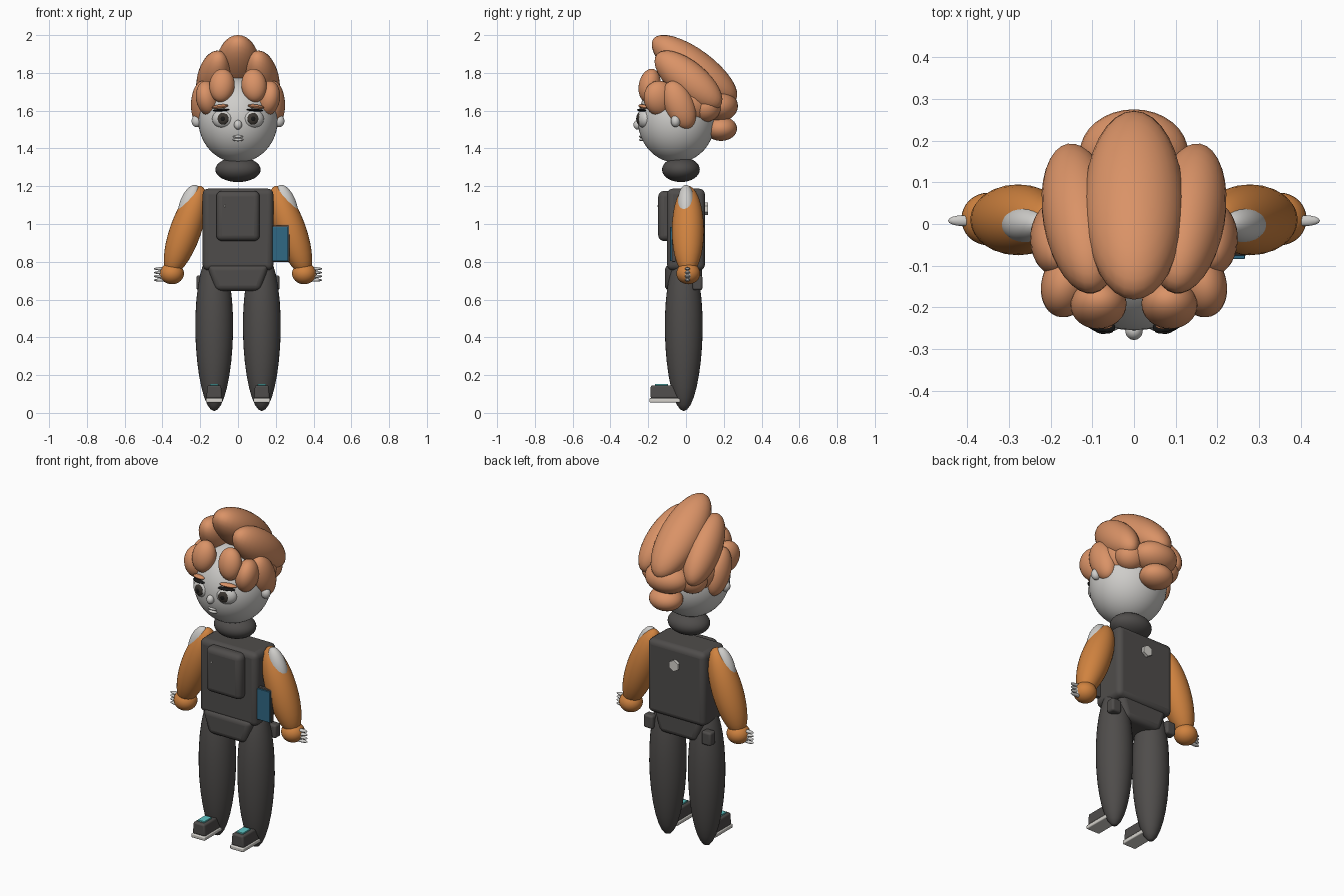
import bpy, math


def material(name, rgb):
    m = bpy.data.materials.new(name)
    m.diffuse_color = (*rgb, 1)
    return m


SKIN = material("pale_grey", (0.62, 0.61, 0.59))
HAIR = material("copper_hair", (0.70, 0.29, 0.135))
SLEEVE = material("orange_cloth", (0.63, 0.225, 0.05))
DARK = material("charcoal", (0.078, 0.073, 0.070))
BLUE = material("panel_blue", (0.03, 0.14, 0.23))
TEAL = material("teal", (0.11, 0.56, 0.56))
SOLE = material("sole_white", (0.66, 0.64, 0.60))
IRIS = material("iris_grey", (0.045, 0.038, 0.032))
BLACK = material("black", (0.01, 0.01, 0.01))


def finish(ob, name, mat):
    ob.name = name
    ob.data.materials.append(mat)
    bpy.ops.object.shade_smooth_by_angle(angle=math.radians(35))
    return ob


def ball(name, loc, r, mat, rot=(0, 0, 0), taper=0.0, seg=32):
    """Stretched sphere; taper widens the top and narrows the bottom."""
    bpy.ops.mesh.primitive_uv_sphere_add(segments=seg, ring_count=seg // 2,
                                         radius=1, location=loc, rotation=rot)
    ob = bpy.context.object
    for v in ob.data.vertices:
        k = 1 + taper * v.co.z
        v.co = (v.co.x * r[0] * k, v.co.y * r[1] * k, v.co.z * r[2])
    return finish(ob, name, mat)


def box(name, lo, hi, mat, bevel=0.01, bottom=1.0, top=1.0):
    """Rounded box between two corners, with scaled bottom or top end."""
    c = [(a + b) / 2 for a, b in zip(lo, hi)]
    bpy.ops.mesh.primitive_cube_add(size=1, location=c)
    ob = bpy.context.object
    for v in ob.data.vertices:
        k = top if v.co.z > 0 else bottom
        v.co = (v.co.x * (hi[0] - lo[0]) * k, v.co.y * (hi[1] - lo[1]),
                v.co.z * (hi[2] - lo[2]))
    b = ob.modifiers.new("round", "BEVEL")
    b.width, b.segments = bevel, 4
    return finish(ob, name, mat)


def ball_pair(name, loc, r, mat, rot=(0, 0, 0), **kw):
    for s, side in ((-1, "left"), (1, "right")):
        ball(f"{name}_{side}", (loc[0] * s, loc[1], loc[2]), r, mat,
             (rot[0], rot[1] * s, rot[2] * s), **kw)


def box_pair(name, lo, hi, mat, **kw):
    box(name + "_right", lo, hi, mat, **kw)
    box(name + "_left", (-hi[0], lo[1], lo[2]), (-lo[0], hi[1], hi[2]), mat, **kw)


# Head, ears, nose and lips
ball("head", (0, -0.05, 1.55), (0.21, 0.205, 0.225), SKIN, seg=48)
ball_pair("ear", (0.218, -0.055, 1.545), (0.028, 0.025, 0.032), SKIN)
ball("nose", (0, -0.256, 1.525), (0.021, 0.022, 0.025), SKIN)
for i, z in enumerate((1.463, 1.446)):
    ball(f"lip_{i}", (0, -0.236, z), (0.028, 0.012, 0.008), SKIN, seg=16)

# Eyes, lids and brows
ball_pair("eye_white", (0.083, -0.222, 1.557), (0.056, 0.034, 0.048), SKIN, (0, 0, 0.35))
ball_pair("iris", (0.08, -0.249, 1.557), (0.031, 0.012, 0.031), IRIS, (0, 0, 0.25))
ball_pair("pupil", (0.08, -0.257, 1.557), (0.015, 0.006, 0.015), BLACK, (0, 0, 0.25), seg=16)
ball_pair("eyelash", (0.09, -0.235, 1.603), (0.048, 0.02, 0.007), BLACK, (0, 0.05, 0.35), seg=16)
ball_pair("brow", (0.095, -0.226, 1.622), (0.048, 0.02, 0.011), HAIR, (0, 0.12, 0.4), seg=16)

# Hair: cap, swept crown locks, side locks, fringe and nape
ball("hair_cap", (0, 0.015, 1.64), (0.212, 0.172, 0.15), HAIR)
ball("crown_lock", (0, 0.045, 1.818), (0.12, 0.272, 0.105), HAIR, (-0.64, 0, 0))
ball_pair("crown_side_lock", (0.128, 0.013, 1.76), (0.09, 0.22, 0.1), HAIR, (-0.68, 0, -0.17))
ball_pair("side_lock", (0.186, -0.035, 1.63), (0.063, 0.078, 0.135), HAIR, (0.4, 0, 0))
ball_pair("temple_lock", (0.158, -0.14, 1.665), (0.062, 0.085, 0.095), HAIR, (0.3, 0.15, 0.3))
ball_pair("fringe_lock", (0.085, -0.193, 1.733), (0.067, 0.057, 0.09), HAIR, (-0.2, -0.1, 0))
ball("back_lock", (0, 0.17, 1.625), (0.13, 0.105, 0.085), HAIR)
ball_pair("back_side_lock", (0.115, 0.105, 1.62), (0.085, 0.08, 0.08), HAIR)
ball("nape_lock", (0, 0.185, 1.505), (0.095, 0.085, 0.065), HAIR)

# Collar and torso
ball("collar", (0, -0.027, 1.288), (0.12, 0.1, 0.066), DARK)
box("torso", (-0.187, -0.1, 0.755), (0.187, 0.1, 1.187), DARK, bevel=0.03)
box("chest_pack", (-0.115, -0.147, 0.91), (0.115, -0.07, 1.175), DARK, bevel=0.03)
box("pelvis", (-0.165, -0.112, 0.645), (0.165, 0.085, 0.785), DARK, bevel=0.03, bottom=0.72)
ball("pack_stud", (-0.07, -0.148, 1.095), (0.005, 0.004, 0.005), SOLE, seg=12)

# Six-sided badge on the back
bpy.ops.mesh.primitive_cylinder_add(vertices=6, radius=0.033, depth=0.03,
                                    location=(0, 0.102, 1.08), rotation=(math.pi / 2, 0, 0))
finish(bpy.context.object, "back_badge", SOLE)

# Hip tablet with its dark frame
box("tablet_frame", (0.175, -0.075, 0.8), (0.272, -0.055, 0.992), DARK, bevel=0.004)
box("tablet_screen", (0.177, -0.084, 0.803), (0.266, -0.074, 0.984), BLUE, bevel=0.002)

# Arms, cuffs and fingers
ball_pair("sleeve", (0.278, 0.01, 0.965), (0.083, 0.085, 0.25), SLEEVE, (0, -0.34, 0))
ball_pair("shoulder", (0.259, 0, 1.105), (0.05, 0.045, 0.108), SKIN, (0, -0.36, 0))
ball_pair("arm_stud", (0.316, -0.015, 1.045), (0.009, 0.007, 0.016), SOLE, seg=12)
ball_pair("cuff", (0.35, 0.012, 0.738), (0.064, 0.063, 0.057), SLEEVE)
ball_pair("palm", (0.388, 0.01, 0.733), (0.03, 0.022, 0.035), SKIN)
for i in range(4):
    ball_pair(f"finger_{i}", (0.41, 0.008, 0.763 - 0.02 * i),
              (0.036, 0.013, 0.0085), SKIN, seg=16)

# Legs, side pouches and heel studs
ball_pair("leg", (0.126, -0.012, 0.435), (0.1, 0.1, 0.425), DARK, taper=0.06)
box_pair("pouch", (0.158, 0.035, 0.65), (0.22, 0.087, 0.728), DARK, bevel=0.012)
ball_pair("heel_stud", (0.126, 0.018, 0.062), (0.013, 0.013, 0.013), SOLE, seg=12)

# Shoes: sole, upper and tongue plate
box_pair("shoe_sole", (0.082, -0.194, 0.055), (0.17, -0.03, 0.078), SOLE, bevel=0.006)
box_pair("shoe_upper", (0.084, -0.187, 0.076), (0.168, -0.03, 0.146), DARK,
         bevel=0.01, top=0.86)
box_pair("shoe_tongue", (0.104, -0.165, 0.145), (0.148, -0.095, 0.154), TEAL, bevel=0.002)
